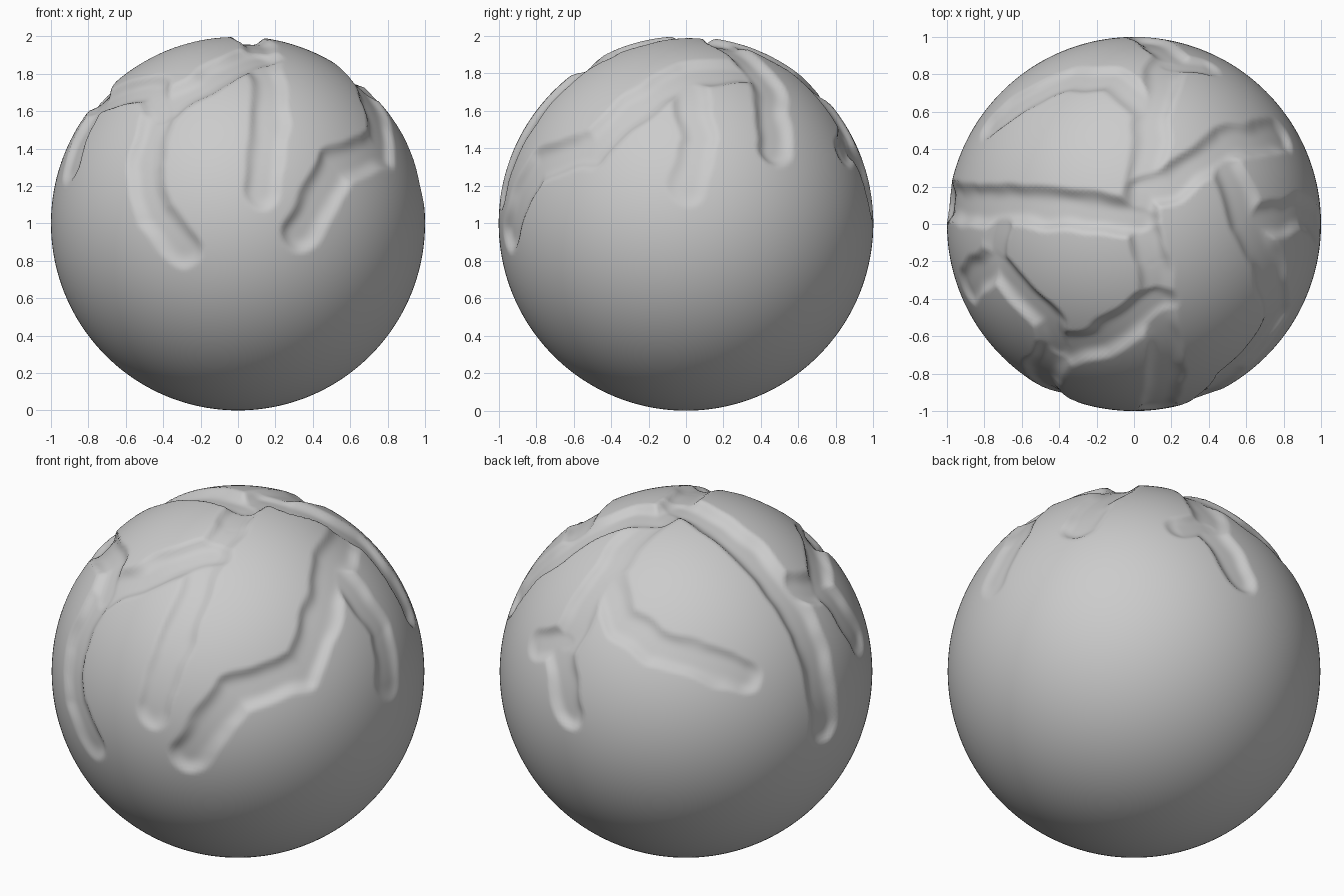
import bpy, bmesh, math
from mathutils import Vector, noise

if "Cube" in bpy.data.objects:
    bpy.data.objects.remove(bpy.data.objects["Cube"])


# Points on the unit sphere, as read from the three straight views
def top(x, y):
    return Vector((x, y, math.sqrt(max(0, 1 - x * x - y * y)))).normalized()


def front(x, z):
    return Vector((x, -math.sqrt(max(0, 1 - x * x - (z - 1) ** 2)), z - 1)).normalized()


def back(x, z):
    p = front(x, z)
    p.y = -p.y
    return p


def right(y, z):
    return Vector((math.sqrt(max(0, 1 - y * y - (z - 1) ** 2)), y, z - 1)).normalized()


# Cracks: path, half width, depth at the start, depth at the end
cracks = [
    # main crack from the crown down the left side
    ([top(0.03, 0.03), top(-0.4, 0.08), top(-0.68, 0.10), top(-0.86, 0.10), Vector((-0.98, 0.12, 0.0))], 0.12, 0.055, 0.035),
    # crown to right rear, then down the right side
    ([top(0.03, 0.03), top(0.05, 0.17), top(0.2, 0.21), top(0.5, 0.43), right(0.47, 1.4)], 0.11, 0.05, 0.03),
    # crown towards the front, and the wide front-left crack
    ([top(0.03, 0.03), top(0.10, -0.2), top(0.13, -0.42)], 0.10, 0.045, 0.025),
    ([top(0.13, -0.42), top(-0.18, -0.63), top(-0.42, -0.68), front(-0.5, 1.3),
      front(-0.45, 1.05), front(-0.3, 0.88)], 0.12, 0.045, 0.025),
    # left crack joining the front-left one
    ([top(-0.72, 0.05), top(-0.75, -0.2), top(-0.45, -0.52), top(-0.42, -0.68)], 0.11, 0.035, 0.045),
    ([top(-0.75, -0.2), Vector((-0.88, -0.33, 0.3)).normalized()], 0.11, 0.04, 0.025),
    # front centre
    ([top(0.13, -0.42), front(0.17, 1.55), front(0.13, 1.18)], 0.11, 0.03, 0.025),
    # right shoulder running round to the front
    ([top(0.5, 0.3), top(0.6, 0.02), right(-0.25, 1.64), right(-0.49, 1.4), front(0.52, 1.3),
      front(0.34, 0.95)], 0.12, 0.03, 0.035),
    ([right(0.0, 1.75), right(0.08, 1.45), right(0.0, 1.2)], 0.11, 0.03, 0.015),
    # rear cracks
    ([top(0.05, 0.2), top(0.1, 0.6), top(0.16, 0.8), back(0.2, 1.4), back(0.08, 1.12)], 0.11, 0.025, 0.035),
    ([top(0.1, 0.6), top(-0.12, 0.78), back(-0.33, 1.54), back(-0.55, 1.48), back(-0.76, 1.38)], 0.11, 0.025, 0.025),
    ([back(0.2, 1.45), back(0.38, 1.38)], 0.10, 0.035, 0.02),
]

# Split the paths into short segments with blended depth
segments = []
for path, width, d0, d1 in cracks:
    n = len(path) - 1
    for i in range(n):
        segments.append((path[i], path[i + 1] - path[i], width,
                         d0 + (d1 - d0) * i / n, (d1 - d0) / n))


def groove_depth(p):
    # a little wobble keeps the walls irregular
    q = p + 0.025 * noise.noise_vector(p * 6)
    best = 0.0
    for a, ab, width, d, dd in segments:
        ap = q - a
        t = min(1.0, max(0.0, ap.dot(ab) / ab.length_squared))
        # follow the sphere instead of the chord
        c = (a + ab * t).normalized()
        r2 = (q - c).length_squared / (width * width)
        if r2 < 1:
            best = max(best, (d + dd * t) * (1 - r2 * r2) ** 2)
    return best


# Cracked ball
bm = bmesh.new()
bmesh.ops.create_icosphere(bm, subdivisions=7, radius=1.0)
for v in bm.verts:
    p = v.co.normalized()
    depth = groove_depth(p) if p.z > -0.35 else 0.0
    v.co = p * (1 - depth) + Vector((0, 0, 1))
for f in bm.faces:
    f.smooth = True
mesh = bpy.data.meshes.new("cracked_ball")
bm.to_mesh(mesh)
bm.free()
ball = bpy.data.objects.new("cracked_ball", mesh)
bpy.context.collection.objects.link(ball)
